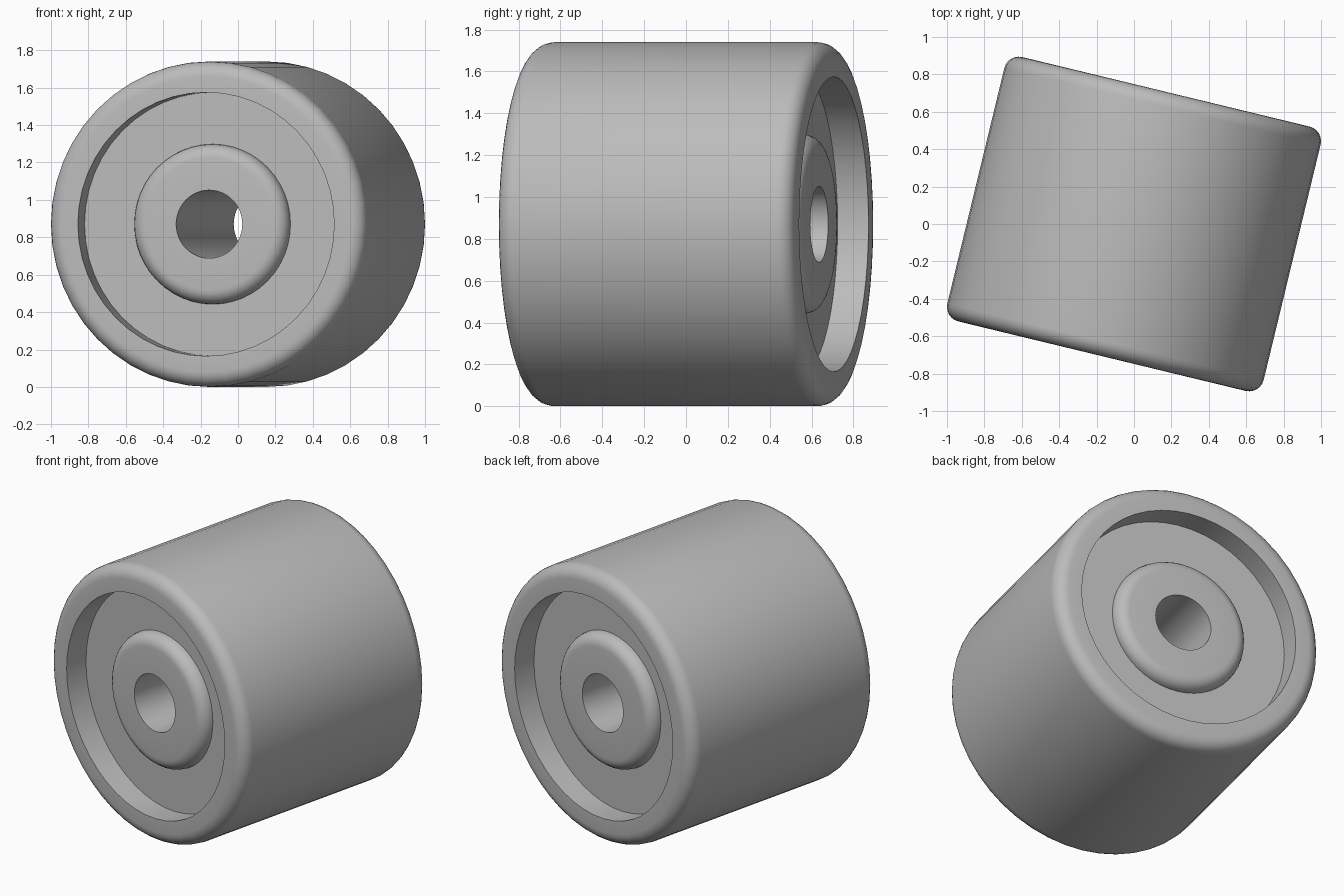
import bpy
import bmesh
from math import sin, cos, pi, radians
from mathutils import Matrix, Vector

default = bpy.data.objects.get("Cube")
if default:
    bpy.data.objects.remove(default, do_unlink=True)

SEGMENTS = 48
RADIUS, HALF_LENGTH, ROUND = 0.87, 0.727, 0.08      # outer barrel
RECESS_RADIUS, FLOOR = 0.705, 0.575                 # dished end
HUB_RADIUS, HUB_FACE, HUB_ROUND = 0.428, 0.655, 0.075
BORE = 0.182
TURN = radians(-13.6)

grey = bpy.data.materials.new("grey plastic")
grey.use_nodes = True
colour = (0.5, 0.5, 0.5, 1)
grey.diffuse_color = colour
grey.node_tree.nodes["Principled BSDF"].inputs["Base Color"].default_value = colour


def rounded_corner(radius, end, size, steps=6):
    """Profile points from an end face round to the side wall."""
    return [(radius - size + size * sin(i / steps * pi / 2),
             end - size + size * cos(i / steps * pi / 2))
            for i in range(steps + 1)]


# Half profile from the bore outwards, as (radius, distance along axle)
half = [(BORE, HUB_FACE)]
half += rounded_corner(HUB_RADIUS, HUB_FACE, HUB_ROUND)
half += [(HUB_RADIUS, FLOOR), (RECESS_RADIUS, FLOOR), (RECESS_RADIUS, HALF_LENGTH)]
half += rounded_corner(RADIUS, HALF_LENGTH, ROUND)

# Mirror the profile for the other end and close it through the bore
profile = half + [(r, -y) for r, y in reversed(half)]

# Turn the profile about the axle
bm = bmesh.new()
rings = []
for s in range(SEGMENTS):
    a = 2 * pi * s / SEGMENTS
    rings.append([bm.verts.new((r * cos(a), y, r * sin(a))) for r, y in profile])
for s in range(SEGMENTS):
    here, there = rings[s], rings[(s + 1) % SEGMENTS]
    for i in range(len(profile)):
        j = (i + 1) % len(profile)
        bm.faces.new((here[i], here[j], there[j], there[i]))
bmesh.ops.recalc_face_normals(bm, faces=bm.faces)

# Swing the axle and stand the roller on the ground
bm.transform(Matrix.Translation(Vector((0, 0, RADIUS))) @ Matrix.Rotation(TURN, 4, 'Z'))
mesh = bpy.data.meshes.new("roller_wheel")
bm.to_mesh(mesh)
bm.free()
mesh.materials.append(grey)
roller = bpy.data.objects.new("roller_wheel", mesh)
bpy.context.collection.objects.link(roller)

bpy.ops.object.select_all(action='DESELECT')
roller.select_set(True)
bpy.context.view_layer.objects.active = roller
bpy.ops.object.shade_smooth_by_angle(angle=radians(35))
